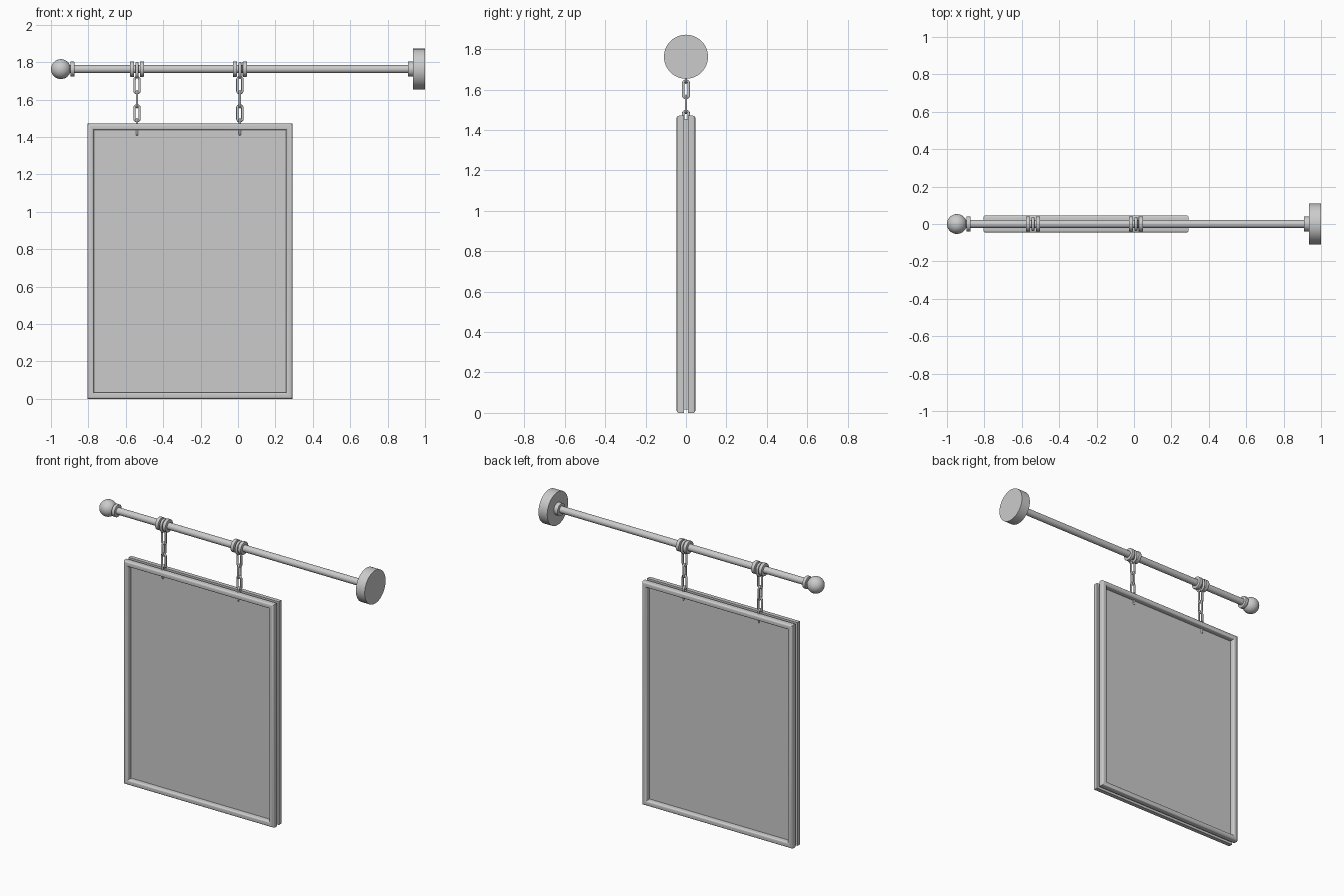
import bpy, bmesh, math
from mathutils import Matrix

if "Cube" in bpy.data.objects:
    bpy.data.objects.remove(bpy.data.objects["Cube"])

ROD_Z = 1.763
HANG_X = (-0.54, 0.01)
PX0, PX1, PZ1 = -0.805, 0.291, 1.471   # sign outline


def finish(bm, name, angle=35):
    bmesh.ops.recalc_face_normals(bm, faces=bm.faces)
    me = bpy.data.meshes.new(name)
    bm.to_mesh(me)
    bm.free()
    ob = bpy.data.objects.new(name, me)
    bpy.context.collection.objects.link(ob)
    bpy.ops.object.select_all(action='DESELECT')
    ob.select_set(True)
    bpy.context.view_layer.objects.active = ob
    bpy.ops.object.shade_smooth_by_angle(angle=math.radians(angle))
    return ob


def disc(name, x0, x1, r, bevel=0.0, seg=48):
    """Cylinder along x on the rod axis, with optional rounded rims."""
    bm = bmesh.new()
    m = Matrix.Translation(((x0 + x1) / 2, 0, ROD_Z)) @ Matrix.Rotation(math.pi / 2, 4, 'Y')
    bmesh.ops.create_cone(bm, cap_ends=True, segments=seg, radius1=r, radius2=r,
                          depth=x1 - x0, matrix=m)
    if bevel:
        rims = [e for e in bm.edges if any(len(f.verts) > 4 for f in e.link_faces)]
        bmesh.ops.bevel(bm, geom=rims, offset=bevel, segments=2, profile=0.5, affect='EDGES')
    return finish(bm, name)


def link(name, x, z, half_w, half_h, wire, plane):
    """Stadium-shaped wire loop in the xz or yz plane (centreline half sizes)."""
    bm = bmesh.new()
    n, k, rings = 24, 10, []
    straight = half_h - half_w
    for i in range(n):
        a = 2 * math.pi * (i + 0.5) / n
        off = straight if math.sin(a) > 0 else -straight
        ring = []
        for j in range(k):
            b = 2 * math.pi * j / k
            r = half_w + wire * math.cos(b)
            u, w, v = r * math.cos(a), wire * math.sin(b), r * math.sin(a) + off
            ring.append(bm.verts.new((x + u, w, z + v) if plane == 'xz' else (x + w, u, z + v)))
        rings.append(ring)
    for i in range(n):
        p, q = rings[i], rings[(i + 1) % n]
        for j in range(k):
            bm.faces.new((p[j], p[(j + 1) % k], q[(j + 1) % k], q[j]))
    return finish(bm, name, 60)


def frame(name, side):
    """Mitred picture frame: rounded moulding swept round the sign outline."""
    w, back, front, r = 0.034, 0.011, 0.046, 0.011
    prof = [(0, back)]
    for cx, start in ((r, 180), (w - r, 90)):
        for t in range(5):
            a = math.radians(start - 22.5 * t)
            prof.append((cx + r * math.cos(a), front - r + r * math.sin(a)))
    prof.append((w, back))
    bm = bmesh.new()
    loops = [[bm.verts.new((x, side * d, z)) for x, z in
              ((PX0 + i, i), (PX1 - i, i), (PX1 - i, PZ1 - i), (PX0 + i, PZ1 - i))]
             for i, d in prof]
    for a in range(len(loops)):
        p, q = loops[a], loops[(a + 1) % len(loops)]
        for c in range(4):
            d = (c + 1) % 4
            bm.faces.new((p[c], p[d], q[d], q[c]))
    return finish(bm, name)


# Rod, wall plate and end collars
disc("rod", -0.93, 0.92, 0.022)
disc("wall_plate", 0.936, 1.0, 0.109)
disc("wall_collar", 0.909, 0.938, 0.04)
disc("finial_collar", -0.896, -0.874, 0.04, 0.003)

# Ball finial
bm = bmesh.new()
bmesh.ops.create_uvsphere(bm, u_segments=40, v_segments=24, radius=0.053,
                          matrix=Matrix.Translation((-0.947, 0, ROD_Z))
                          @ Matrix.Rotation(math.pi / 2, 4, 'Y'))
finish(bm, "ball_finial")

# Stop rings and hanging chains
for n, x in enumerate(HANG_X, 1):
    for s, side in ((-1, "left"), (1, "right")):
        c = x + s * 0.0265
        disc(f"stop_ring_{n}_{side}", c - 0.0115, c + 0.0115, 0.041, 0.003)
    link(f"rod_loop_{n}", x, 1.757, 0.031, 0.038, 0.008, 'yz')
    for i in range(4):
        link(f"chain_link_{n}_{i + 1}", x, 1.677 - 0.075 * i, 0.0135, 0.0425, 0.0065,
             'yz' if i % 2 else 'xz')

# Sign board, inset between the two frames
bm = bmesh.new()
i = 0.016
bmesh.ops.create_cube(bm, size=1, matrix=Matrix.Translation(((PX0 + PX1) / 2, 0, PZ1 / 2))
                      @ Matrix.Diagonal((PX1 - PX0 - 2 * i, 0.024, PZ1 - 2 * i, 1)))
finish(bm, "sign_board")
frame("front_frame", -1)
frame("back_frame", 1)
